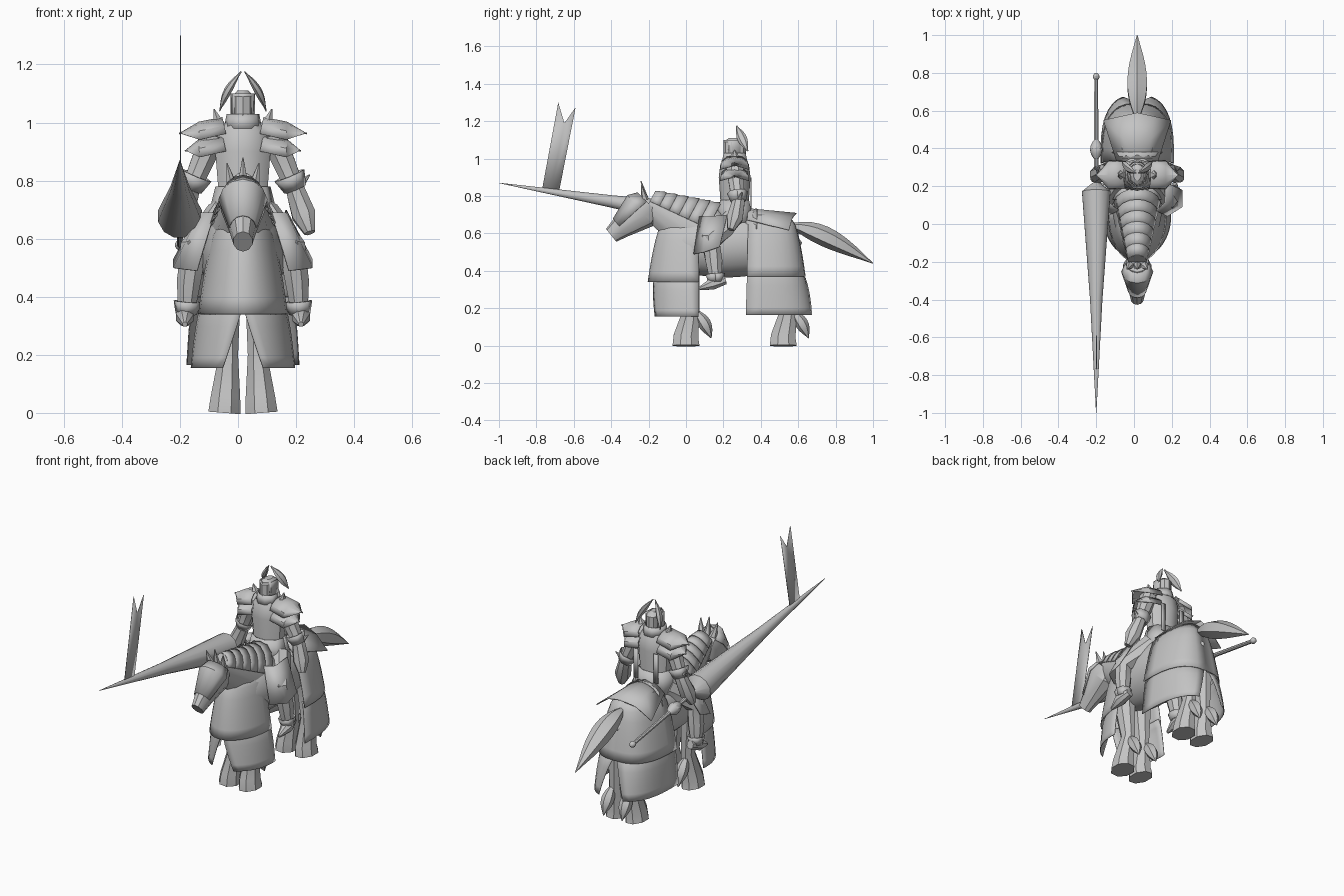
import bpy, bmesh
from math import sin, cos, pi, radians
from mathutils import Vector

if "Cube" in bpy.data.objects:
    bpy.data.objects.remove(bpy.data.objects["Cube"])

AXIS = 0.017  # centre line of horse and rider
STEEL = bpy.data.materials.new("plain grey")
STEEL.use_nodes = True
STEEL.diffuse_color = (0.55, 0.55, 0.55, 1)
STEEL.node_tree.nodes["Principled BSDF"].inputs["Base Color"].default_value = STEEL.diffuse_color
TOP_HALF = (10, 170)
ALL_ROUND = (0, 360)
built = []


def mix(a, b, t):
    return a + (b - a) * t


def loft(name, rows, closed=False, mirror=False, thick=0.0):
    """Skin a list of equal point rows; closed rows get end caps."""
    bm = bmesh.new()
    grid = [[bm.verts.new(point) for point in row] for row in rows]
    count = len(rows[0])
    for near, far in zip(grid, grid[1:]):
        for i in range(count if closed else count - 1):
            j = (i + 1) % count
            bm.faces.new((near[i], near[j], far[j], far[i]))
    if closed:
        bm.faces.new(grid[0])
        bm.faces.new(grid[-1])
    bmesh.ops.recalc_face_normals(bm, faces=bm.faces)
    mesh = bpy.data.meshes.new(name)
    bm.to_mesh(mesh)
    bm.free()
    mesh.materials.append(STEEL)
    ob = bpy.data.objects.new(name, mesh)
    ob.location.x = AXIS
    bpy.context.collection.objects.link(ob)
    if thick:
        ob.modifiers.new("thickness", "SOLIDIFY").thickness = thick
    if mirror:
        ob.modifiers.new("mirror", "MIRROR")
    built.append(ob)


def limb(name, joints, radii, depth=1.0, sides=8, arc=None):
    """Tube through joints, mirrored when off centre; an arc gives an open shell."""
    joints = [Vector(joint) for joint in joints]
    rows = []
    for i, (joint, radius) in enumerate(zip(joints, radii)):
        along = (joints[min(i + 1, len(joints) - 1)] - joints[max(i - 1, 0)]).normalized()
        across = (Vector((1, 0, 0)) - along * along.x).normalized()
        deep = along.cross(across) * depth
        if arc:
            angles = [radians(mix(arc[0], arc[1], k / sides)) for k in range(sides + 1)]
        else:
            angles = [2 * pi * (k + 0.5) / sides for k in range(sides)]
        rows.append([joint + (across * cos(a) + deep * sin(a)) * radius for a in angles])
    loft(name, rows, closed=not arc, mirror=joints[0].x > 0, thick=0.004 if arc else 0)


def spindle(name, start, end, radius, depth=1.0, blunt=1.0, bow=(0, 0, 0), sides=6):
    """Closed form that swells between two points, bent towards bow."""
    start, end, bow = Vector(start), Vector(end), Vector(bow)
    steps = [k / 10 for k in range(11)]
    limb(name, [mix(start, end, t) + bow * sin(pi * t) for t in steps],
         [max(radius * abs(sin(pi * t)) ** blunt, 0.002) for t in steps], depth, sides)


def spike(name, base, tip, radius, depth=1.0):
    limb(name, [base, tip], [radius, 0.002], depth, sides=6)


def stack(name, heights, radii, depth, arc=None):
    """Upright form on the rider's own axis."""
    limb(name, [(0, 0.26, z) for z in heights], radii, depth, sides=10, arc=arc)


def skirt(name, middle, way, heights, widths, reaches, split=0.0, square=1.0):
    """Half wrap of cloth, mirrored, flaring to the hem and split by an angle there."""
    rows = []
    for step in range(7):
        t = step / 6
        flare = t ** 0.5
        row = []
        for k in range(9):
            a = mix(split * t, radians(97), k / 8)
            forward = cos(a) ** square if cos(a) > 0 else cos(a)
            row.append((mix(*widths, flare) * sin(a) ** square,
                        middle + way * mix(*reaches, flare) * forward, mix(*heights, t)))
        rows.append(row)
    loft(name, rows, mirror=True, thick=0.004)


# Horse body, neck, head and tail
spindle("horse_body", (0, -0.16, 0.53), (0, 0.62, 0.55), 0.15, depth=1.17, blunt=0.4, sides=14)
WITHERS, POLL = Vector((0, 0.1, 0.6)), Vector((0, -0.2, 0.76))
NECK_BASE, NECK_END = 0.115, 0.05
limb("horse_neck", [WITHERS, POLL], [NECK_BASE, NECK_END], depth=1.5, sides=12)
FACE = [POLL, (0, -0.24, 0.72), (0, -0.35, 0.63), (0, -0.4, 0.59)]
FACE_RADII = [0.06, 0.08, 0.046, 0.034]
limb("horse_head", FACE, FACE_RADII, depth=1.3, sides=10)
limb("face_plate", FACE[:3], [r * 1.08 for r in FACE_RADII[:3]], depth=1.3, sides=6, arc=TOP_HALF)
for name, side in (("ear", 0.055), ("head_spike", 0)):
    lift = 0.02 if side == 0 else 0
    spike(name, (side * 0.7, -0.22, 0.78), (side, -0.24, 0.86 + lift), 0.022)
spindle("tail", (0, 0.54, 0.65), (0, 1, 0.44), 0.06, depth=0.9, bow=(0, -0.03, 0.04))

# Overlapping neck plates
for k in range(6):
    rear, fore = k / 6, min(k / 6 + 0.2, 1)
    limb("neck_plate", [mix(WITHERS, POLL, t) for t in (rear, fore)],
         [mix(NECK_BASE, NECK_END, rear) * 1.1, mix(NECK_BASE, NECK_END, fore) * 1.03],
         depth=1.5, arc=TOP_HALF)

# Horse legs with hooves and fetlock hair
for name, y in (("front", 0), ("rear", 0.52)):
    limb(name + "_leg", [(0.06, y, 0.5), (0.05, y + 0.03, 0.2), (0.06, y, 0.05), (0.064, y, 0)],
         [0.06, 0.036, 0.055, 0.06], depth=1.3)
    spindle(name + "_fetlock_hair", (0.056, y + 0.04, 0.2), (0.06, y + 0.135, 0.04), 0.035,
            bow=(0, 0.01, 0))

# Horse cloth in two tiers, the lower ones split in the middle
skirt("front_cloth_upper", 0.04, -1, (0.67, 0.34), (0.07, 0.155), (0.15, 0.245))
skirt("front_cloth_lower", 0.04, -1, (0.37, 0.155), (0.14, 0.18), (0.21, 0.225), split=0.4)
skirt("rear_cloth_upper", 0.36, 1, (0.7, 0.37), (0.08, 0.19), (0.19, 0.28), square=0.75)
skirt("rear_cloth_lower", 0.36, 1, (0.4, 0.165), (0.17, 0.195), (0.25, 0.325), split=0.3, square=0.75)

# Drooping plate over the rump
loft("rump_plate", [[(u * mix(0.11, 0.18, t), mix(0.33, 0.59, t) - 0.04 * u * t,
                      0.735 - 0.025 * t - mix(0.06, 0.09, t) * u * u)
                     for u in (0, 0.5, 1)] for t in (0, 0.5, 1)], mirror=True, thick=0.006)

# Saddle seat with raised front and back
for name, low, high in (("saddle_back", 0.32, 0.38), ("saddle_front", 0.2, 0.13)):
    ends = [(0, high, 0.6), (0, low, 0.6)]
    if high < low:
        ends.reverse()
    limb(name, ends, [0.12 if end[1] == low else 0.135 for end in ends], sides=10, arc=TOP_HALF)
limb("saddle_seat", [(0, 0.32, 0.6), (0, 0.2, 0.6)], [0.12, 0.12], sides=10, arc=TOP_HALF)

# Rider torso and head
stack("torso", (0.68, 0.78, 0.9, 0.97, 1.02), (0.1, 0.09, 0.1, 0.09, 0.045), depth=0.85)
stack("waist_skirt", (0.66, 0.78), (0.125, 0.095), depth=0.85, arc=ALL_ROUND)
stack("neck_guard", (0.98, 1.03), (0.066, 0.056), depth=1.1, arc=ALL_ROUND)
stack("helmet", (0.99, 1.09, 1.11), (0.04, 0.04, 0.02), depth=1.5)
loft("visor", [[(0, 0.2, z), (0.037, 0.23, z), (0.042, 0.29, z)] for z in (1, 1.06, 1.1)],
     mirror=True, thick=0.005)
spindle("helmet_horn", (0.08, 0.33, 1.04), (0.006, 0.27, 1.175), 0.013, depth=2, bow=(0.01, 0, 0))

# Layered spiked shoulders
for name, drop in (("upper", 0), ("lower", 0.06)):
    limb(name + "_shoulder_plate",
         [(0.06, 0.26, 0.97 - drop), (0.15, 0.26, 0.95 - drop), (0.22 - drop / 3, 0.26, 0.965 - drop)],
         [0.05, 0.053, 0.003], depth=1.5, sides=6, arc=(-100, 100))
spike("shoulder_spike", (0.075, 0.26, 0.97), (0.1, 0.26, 1.047), 0.032, depth=1.5)

# Arms with elbow guards and hands
SHOULDER, ELBOW = Vector((0.1, 0.26, 0.96)), Vector((0.18, 0.28, 0.77))
limb("arm", [SHOULDER, ELBOW, (0.21, 0.26, 0.68), (0.23, 0.24, 0.62)], [0.048, 0.035, 0.044, 0.02], depth=1.05)
limb("elbow_guard", [mix(SHOULDER, ELBOW, 0.75), ELBOW], [0.056, 0.04], arc=ALL_ROUND)
spike("elbow_spike", ELBOW, ELBOW + Vector((0.05, 0.02, 0.05)), 0.026)

# Rider legs, feet and thigh plates
HIP, KNEE = Vector((0.07, 0.26, 0.68)), Vector((0.17, 0.13, 0.56))
CALF, ANKLE = Vector((0.187, 0.15, 0.45)), Vector((0.195, 0.16, 0.34))
limb("rider_leg", [HIP, KNEE, CALF, ANKLE], [0.06, 0.052, 0.044, 0.03], depth=1.1)
limb("ankle_cuff", [mix(CALF, ANKLE, 0.6), ANKLE], [0.047, 0.037], depth=1.1, arc=ALL_ROUND)
limb("rider_foot", [(0.19, 0.21, 0.35), (0.2, 0.14, 0.33), (0.2, 0.07, 0.305)], [0.024, 0.034, 0.009])
loft("thigh_plate", [[(0.1, 0.07, 0.69), (0.15, 0.11, 0.69), (0.15, 0.22, 0.7)],
                     [(0.16, 0.04, 0.49), (0.24, 0.09, 0.5), (0.24, 0.18, 0.53)]],
     mirror=True, thick=0.006)

# Ribbons hanging behind the rider
loft("back_ribbon", [[(x, 0.35, z) for x in (0.05, 0.08)] for z in (0.9, 0.73)], mirror=True, thick=0.004)


# Lance: cone, shaft and knobs along one tilted line
def on_lance(y):
    return Vector((-0.2 - AXIS, y, 0.87 - 0.164 * (y + 1)))


limb("lance_cone", [on_lance(y) for y in (-1, -0.4, 0.17, 0.22)], [0.001, 0.034, 0.078, 0.016], sides=12)
limb("lance_shaft", [on_lance(0.2), on_lance(0.79)], [0.013, 0.011])
spindle("lance_hand_guard", on_lance(0.33), on_lance(0.46), 0.034, sides=10)
spindle("lance_end_knob", on_lance(0.76), on_lance(0.8), 0.018, blunt=0.5, sides=10)

# Swallow-tailed pennant
loft("pennant", [[on_lance(y) for y in (-0.77, -0.725, -0.68)],
                 [(on_lance(0).x, y, z) for y, z in ((-0.683, 1.3), (-0.65, 1.19), (-0.59, 1.275))]],
     thick=0.003)

# Smooth shading with crisp edges
bpy.ops.object.select_all(action='DESELECT')
for ob in built:
    ob.select_set(True)
bpy.context.view_layer.objects.active = built[0]
bpy.ops.object.shade_smooth_by_angle(angle=radians(35))
